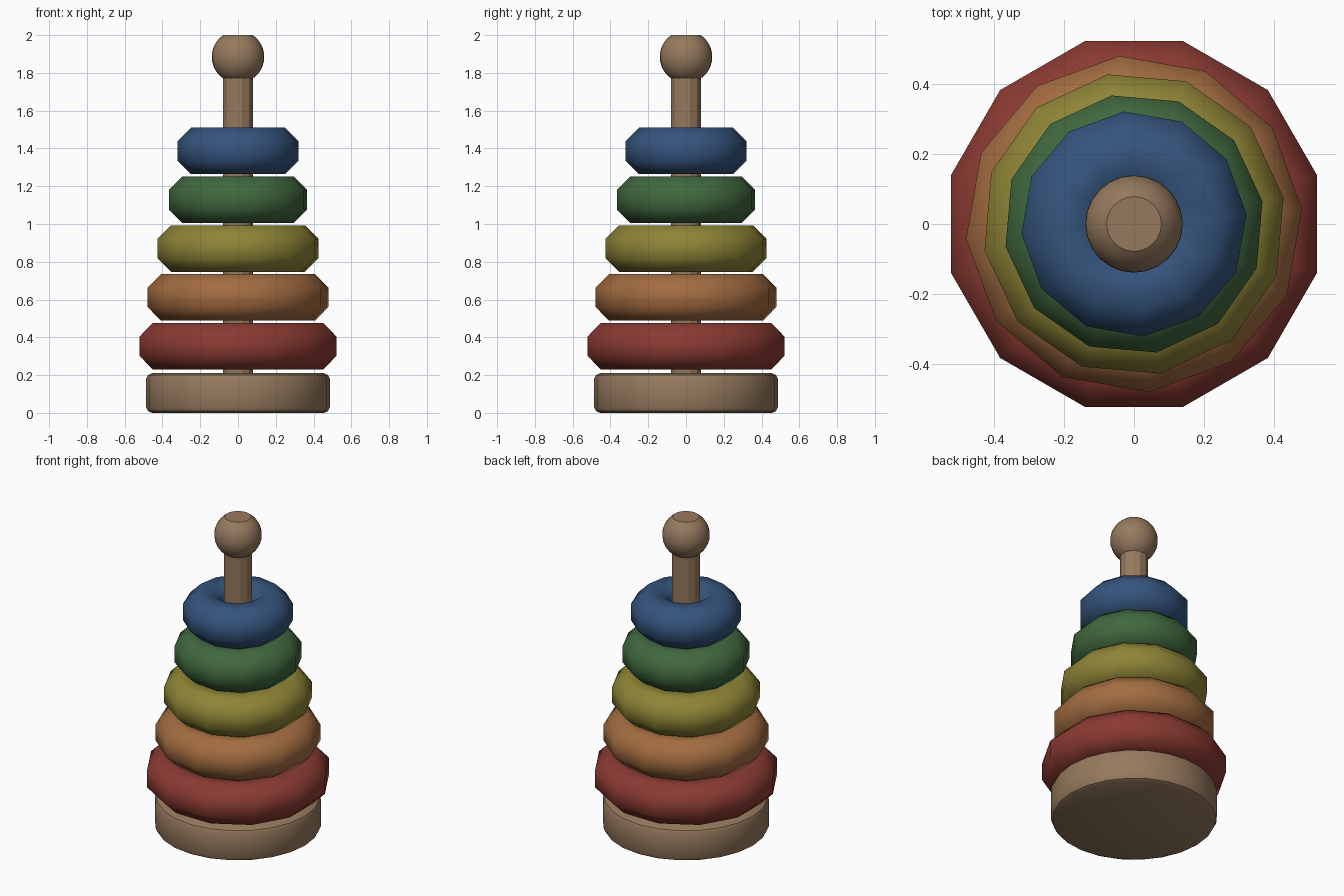
import bpy, bmesh, math

cube = bpy.data.objects.get("Cube")
if cube:
    bpy.data.objects.remove(cube)


def material(name, rgb):
    """Flat material from 0-255 display values, stored as linear."""
    colour = [((c / 255 + 0.055) / 1.055) ** 2.4 for c in rgb] + [1]
    mat = bpy.data.materials.new(name)
    mat.use_nodes = True
    mat.diffuse_color = colour
    bsdf = mat.node_tree.nodes["Principled BSDF"]
    bsdf.inputs["Base Color"].default_value = colour
    bsdf.inputs["Roughness"].default_value = 0.7
    return mat


def lathe(name, profile, sides, mat, turn=0, closed=False, sharp=50):
    """Spin a profile of (radius, height) points round the z axis."""
    bm = bmesh.new()
    rings = []
    for i in range(sides):
        a = math.radians(turn) + math.tau * i / sides
        rings.append([bm.verts.new((r * math.cos(a), r * math.sin(a), z)) for r, z in profile])
    n = len(profile)
    for i in range(sides):
        here, after = rings[i], rings[(i + 1) % sides]
        for j in range(n if closed else n - 1):
            k = (j + 1) % n
            bm.faces.new((here[j], after[j], after[k], here[k]))
    if not closed:
        bm.faces.new([ring[0] for ring in rings])
        bm.faces.new([ring[-1] for ring in rings])
    bmesh.ops.recalc_face_normals(bm, faces=bm.faces)
    mesh = bpy.data.meshes.new(name)
    bm.to_mesh(mesh)
    bm.free()
    obj = bpy.data.objects.new(name, mesh)
    bpy.context.collection.objects.link(obj)
    mesh.materials.append(mat)
    bpy.ops.object.select_all(action="DESELECT")
    obj.select_set(True)
    bpy.context.view_layer.objects.active = obj
    bpy.ops.object.shade_smooth_by_angle(angle=math.radians(sharp))
    return obj


wood = material("wood", (150, 122, 94))

# Round base with softened rims
lathe("base", [(0.455, 0), (0.477, 0.01), (0.487, 0.03), (0.487, 0.18),
               (0.477, 0.20), (0.455, 0.21)], 24, wood, sharp=35)

# Central pole
lathe("pole", [(0.082, 0.2), (0.082, 1.82)], 12, wood, turn=15, sharp=25)

# Ball on top, cut flat where the pole ends
ball_z, ball_r, steps = 1.885, 0.139, 12
low, high = math.radians(-60), math.asin((2.0 - ball_z) / ball_r)
arc = [low + (high - low) * i / steps for i in range(steps + 1)]
lathe("ball", [(ball_r * math.cos(a), ball_z + ball_r * math.sin(a)) for a in arc],
      24, wood, sharp=30)

# Stacked chunky rings: name, colour, middle radius, turn
rings = [
    ("red", (138, 58, 50), 0.417, 15),
    ("orange", (162, 108, 64), 0.358, 5),
    ("yellow", (142, 132, 54), 0.310, 10),
    ("green", (64, 104, 62), 0.249, 10),
    ("blue", (52, 84, 124), 0.199, 5),
]
for level, (name, rgb, radius, turn) in enumerate(rings):
    z = 0.353 + level * 0.2585
    section = []
    for i in range(8):
        a = math.tau * (i + 0.5) / 8
        section.append((radius + 0.133 * math.cos(a), z + 0.133 * math.sin(a)))
    lathe(name + "_ring", section, 12, material(name, rgb), turn, closed=True)
